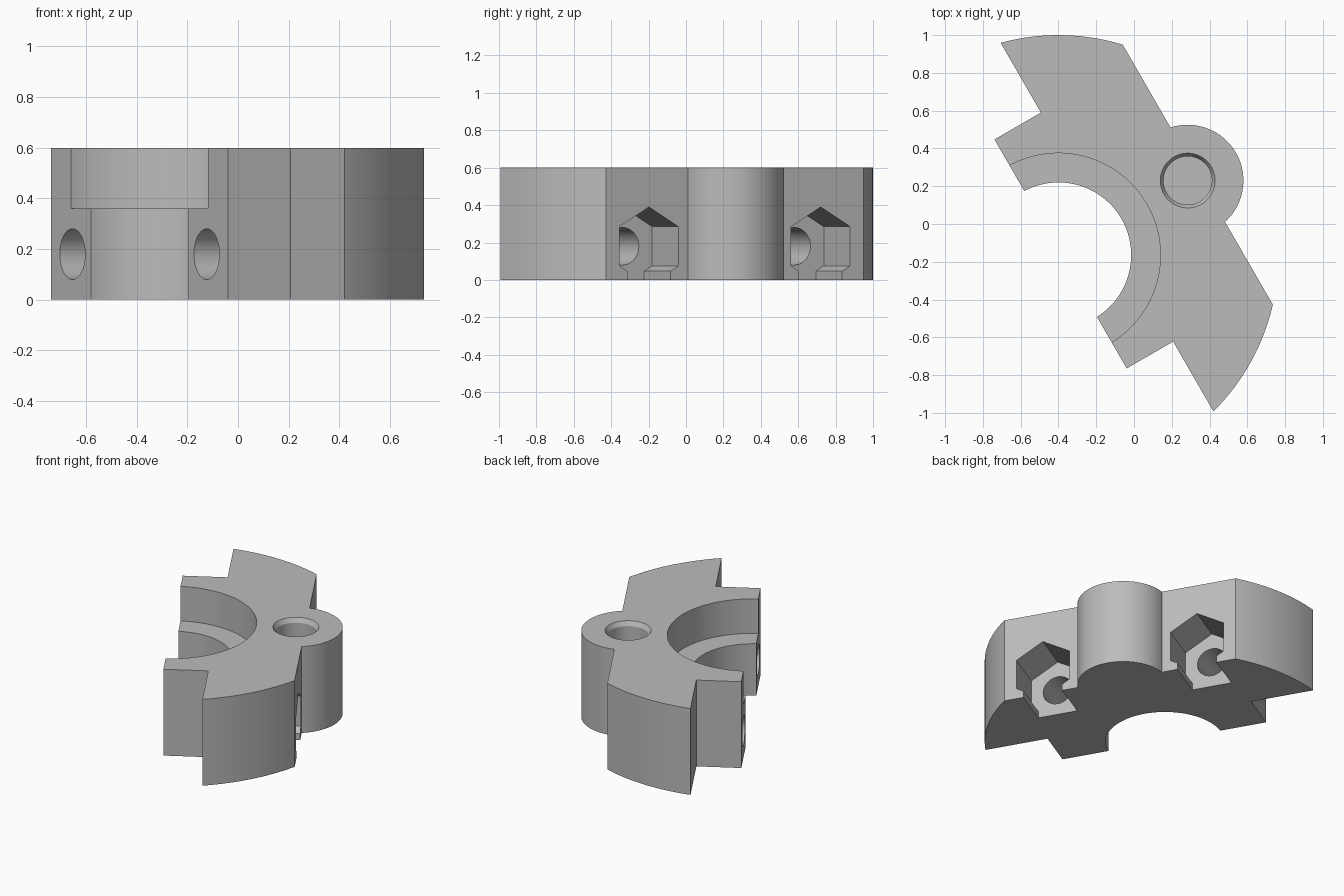
import bpy
import bmesh
from math import radians, degrees, cos, sin, acos, asin, atan2, sqrt
from mathutils import Matrix, Vector

if "Cube" in bpy.data.objects:
    bpy.data.objects.remove(bpy.data.objects["Cube"], do_unlink=True)

# Main sizes; x runs along the symmetry axis until the final placement
HEIGHT = 0.6
BORE, COUNTERBORE, OUTER = 0.385, 0.54, 1.165
SPLIT, STEP, BACK = 0.013, 0.297, 0.852
EAR = 0.70
BOSS_X, BOSS_R = 0.79, 0.295
BOLT_Y, BOLT_Z = 0.53, 0.18
NUT_X = 0.57

steel = bpy.data.materials.new("plain grey")
steel.use_nodes = True
grey = (0.5, 0.5, 0.5, 1)
steel.diffuse_color = grey
steel.node_tree.nodes["Principled BSDF"].inputs["Base Color"].default_value = grey


def arc(cx, r, start, end, steps):
    angles = [start + (end - start) * i / steps for i in range(steps + 1)]
    return [(cx + r * cos(a), r * sin(a)) for a in angles]


def new_object(name, bm):
    bmesh.ops.recalc_face_normals(bm, faces=bm.faces)
    mesh = bpy.data.meshes.new(name)
    bm.to_mesh(mesh)
    bm.free()
    mesh.materials.append(steel)
    ob = bpy.data.objects.new(name, mesh)
    bpy.context.collection.objects.link(ob)
    return ob


def prism(name, outline, z0, z1):
    bm = bmesh.new()
    face = bm.faces.new([bm.verts.new((x, y, z0)) for x, y in outline])
    top = bmesh.ops.extrude_face_region(bm, geom=[face])["geom"]
    verts = [g for g in top if isinstance(g, bmesh.types.BMVert)]
    bmesh.ops.translate(bm, verts=verts, vec=(0, 0, z1 - z0))
    return new_object(name, bm)


def rod(name, r0, r1, start, end, sides):
    """Round or hexagonal bar between two points; a hexagon has a corner up."""
    start, end = Vector(start), Vector(end)
    axis = end - start
    bm = bmesh.new()
    bmesh.ops.create_cone(bm, cap_ends=True, segments=sides, radius1=r0,
                          radius2=r1, depth=axis.length)
    turn = Matrix.Rotation(radians(90), 4, "Y") if axis.x else Matrix()
    if axis.x and sides == 6:
        # put corners on the vertical axis
        corner = bm.verts[:][0].co
        a = atan2(corner.y, corner.x)
        turn = turn @ Matrix.Rotation(-a, 4, "Z")
    bmesh.ops.transform(bm, matrix=Matrix.Translation((start + end) / 2) @ turn,
                        verts=bm.verts)
    return new_object(name, bm)


def box(name, x0, x1, y0, y1, z0, z1):
    return prism(name, [(x0, y0), (x1, y0), (x1, y1), (x0, y1)], z0, z1)


# Clamp body: half outline, mirrored across the symmetry axis
half = arc(BOSS_X, BOSS_R, 0, acos((BACK - BOSS_X) / BOSS_R), 28)
half += arc(0, OUTER, acos(BACK / OUTER), acos(STEP / OUTER), 20)
half += [(STEP, EAR), (SPLIT, EAR)]
half += arc(0, BORE, acos(SPLIT / BORE), 0, 36)
outline = half + [(x, -y) for x, y in half[-2:0:-1]]
body = prism("clamp_half", outline, 0, HEIGHT)

# Cutters: counterbore, blind boss hole with tapered rim
cutters = [
    rod("counterbore", COUNTERBORE, COUNTERBORE, (0, 0, 0.36), (0, 0, 0.8), 144),
    rod("boss_hole", 0.128, 0.128, (BOSS_X, 0, 0.2), (BOSS_X, 0, 0.7), 64),
    rod("boss_hole_rim", 0.128, 0.162, (BOSS_X, 0, 0.57), (BOSS_X, 0, 0.63), 64),
]
# Bolt holes, hexagonal nut pockets and the slots below them
for side, s in (("left", 1), ("right", -1)):
    y = s * BOLT_Y
    cutters += [
        rod(side + "_bolt_hole", 0.1, 0.1, (-0.2, y, BOLT_Z), (NUT_X + 0.1, y, BOLT_Z), 64),
        rod(side + "_nut_pocket", 0.21, 0.21, (NUT_X, y, BOLT_Z), (1.0, y, BOLT_Z), 6),
        box(side + "_nut_slot", NUT_X, 1.0, y - 0.133, y + 0.133, -0.1, 0.12),
    ]

bpy.context.view_layer.objects.active = body
for cutter in cutters:
    mod = body.modifiers.new(cutter.name, "BOOLEAN")
    mod.operation = "DIFFERENCE"
    mod.solver = "EXACT"
    mod.object = cutter
    bpy.ops.object.modifier_apply(modifier=mod.name)
    bpy.data.objects.remove(cutter, do_unlink=True)

# Turn the part into place and shade it
body.data.transform(Matrix.Translation((-0.4, -0.165, 0))
                    @ Matrix.Rotation(radians(30), 4, "Z"))
bpy.ops.object.select_all(action="DESELECT")
body.select_set(True)
bpy.ops.object.shade_smooth_by_angle(angle=radians(25))
